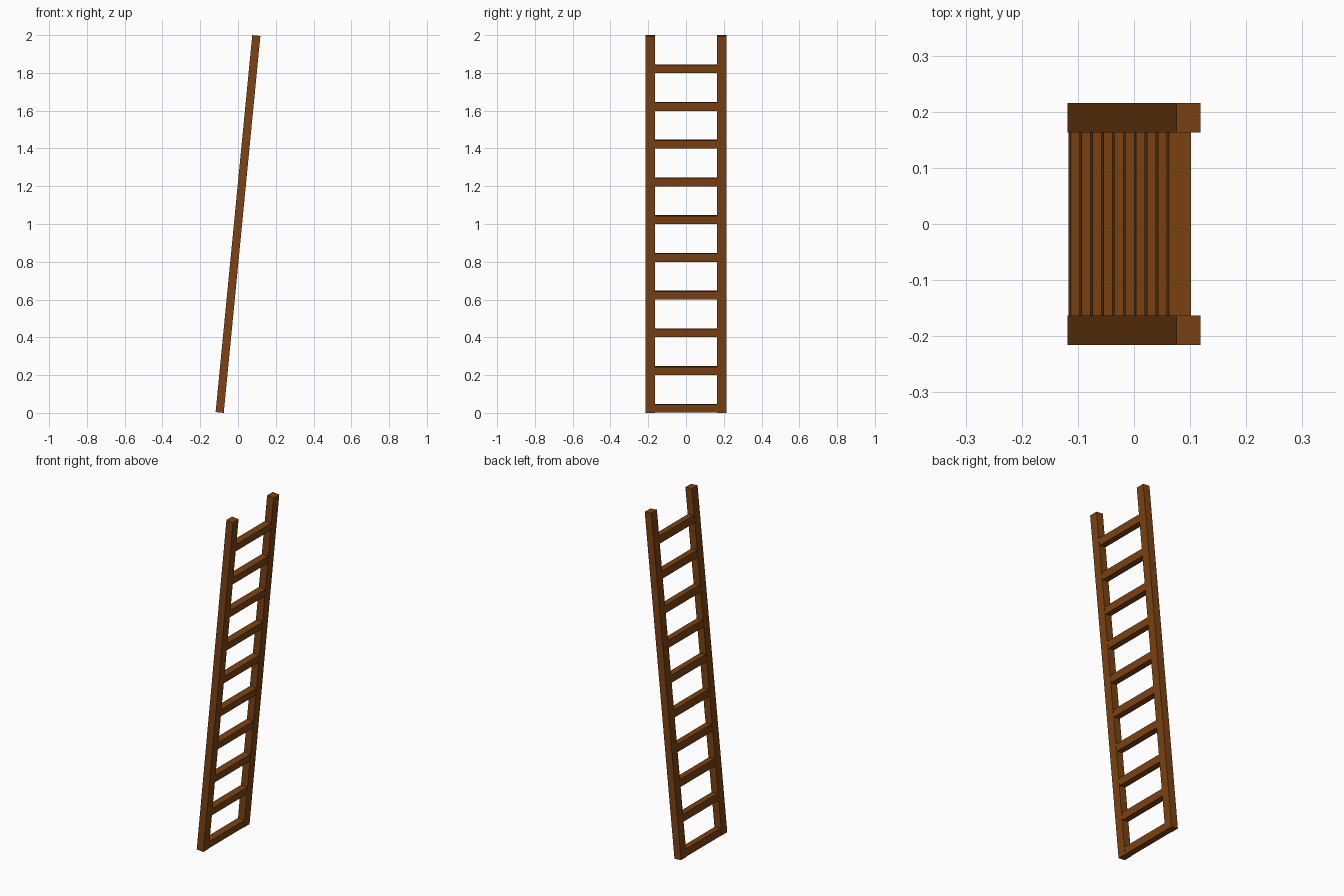
import bpy, math
from mathutils import Matrix, Vector

if "Cube" in bpy.data.objects:
    bpy.data.objects.remove(bpy.data.objects["Cube"])

LEAN = math.atan(0.0972)
TILT = Matrix.Rotation(LEAN, 4, 'Y')
CENTRE = Vector((0, 0, 1))

wood = bpy.data.materials.new("brown_wood")
wood.diffuse_color = (0.2, 0.055, 0.006, 1)
wood.use_nodes = True
wood.node_tree.nodes["Principled BSDF"].inputs["Base Color"].default_value = wood.diffuse_color


def leaning_box(name, size, along, y=0):
    """Box tilted with the ladder, placed by its distance along the lean axis."""
    bpy.ops.mesh.primitive_cube_add(size=1)
    ob = bpy.context.object
    ob.name = name
    pos = CENTRE + TILT @ Vector((0, y, along))
    ob.matrix_world = Matrix.Translation(pos) @ TILT @ Matrix.Diagonal((*size, 1))
    ob.data.materials.append(wood)
    return ob


# Side rails
for side, label in ((-1, "front"), (1, "back")):
    leaning_box(label + "_rail", (0.0432, 0.052, 2.005), 0, side * 0.1895)

# Ten evenly spaced rungs
for i in range(10):
    z = 0.0242 + i * 0.1998
    leaning_box(f"rung_{i + 1}", (0.04, 0.327, 0.043), (z - 1) / math.cos(LEAN))
